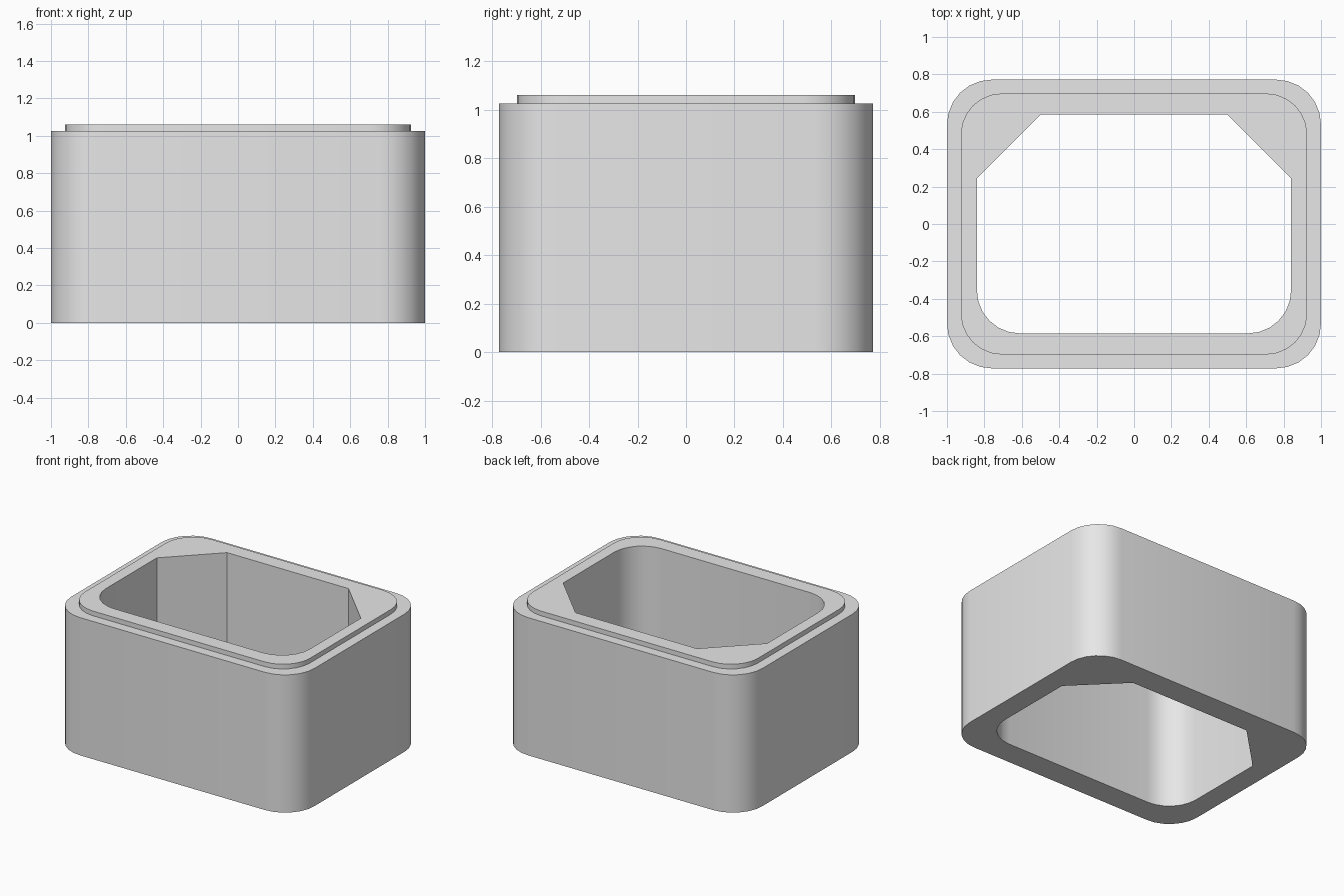
import bpy, bmesh, math

cube = bpy.data.objects.get("Cube")
if cube:
    bpy.data.objects.remove(cube, do_unlink=True)

SEGMENTS = 6


def ring(bm, hx, hy, z, radius, chamfer=None):
    """Rectangular loop with round corners; the back pair may be chamfered."""
    verts = []
    for i, (sx, sy) in enumerate([(1, 1), (-1, 1), (-1, -1), (1, -1)]):
        for k in range(SEGMENTS + 1):
            if chamfer and sy > 0:
                t = k / SEGMENTS
                if sx < 0:
                    t = 1 - t
                x, y = sx * (hx - t * chamfer), hy - (1 - t) * chamfer
            else:
                a = math.pi / 2 * (i + k / SEGMENTS)
                x = sx * (hx - radius) + radius * math.cos(a)
                y = sy * (hy - radius) + radius * math.sin(a)
            verts.append(bm.verts.new((x, y, z)))
    return verts


# Grey plastic
grey = bpy.data.materials.new("grey")
grey.use_nodes = True
colour = (0.8, 0.8, 0.8, 1)
grey.diffuse_color = colour
grey.node_tree.nodes["Principled BSDF"].inputs["Base Color"].default_value = colour

# Closed section: bore, base, outer wall, shoulder, raised lip, rim
bm = bmesh.new()
rings = [
    ring(bm, 0.84, 0.585, 0, 0.23, 0.34),
    ring(bm, 1, 0.772, 0, 0.24),
    ring(bm, 1, 0.772, 1.025, 0.24),
    ring(bm, 0.926, 0.698, 1.025, 0.22),
    ring(bm, 0.926, 0.698, 1.06, 0.22),
    ring(bm, 0.84, 0.585, 1.06, 0.23, 0.34),
]
count = len(rings[0])
for i, lower in enumerate(rings):
    upper = rings[(i + 1) % len(rings)]
    for j in range(count):
        n = (j + 1) % count
        bm.faces.new((lower[j], lower[n], upper[n], upper[j]))
bmesh.ops.recalc_face_normals(bm, faces=bm.faces[:])

mesh = bpy.data.meshes.new("housing")
bm.to_mesh(mesh)
bm.free()
mesh.materials.append(grey)
housing = bpy.data.objects.new("housing", mesh)
bpy.context.collection.objects.link(housing)

# Smooth round corners, crisp rims and chamfers
bpy.ops.object.select_all(action="DESELECT")
housing.select_set(True)
bpy.context.view_layer.objects.active = housing
bpy.ops.object.shade_smooth_by_angle(angle=math.radians(30))
